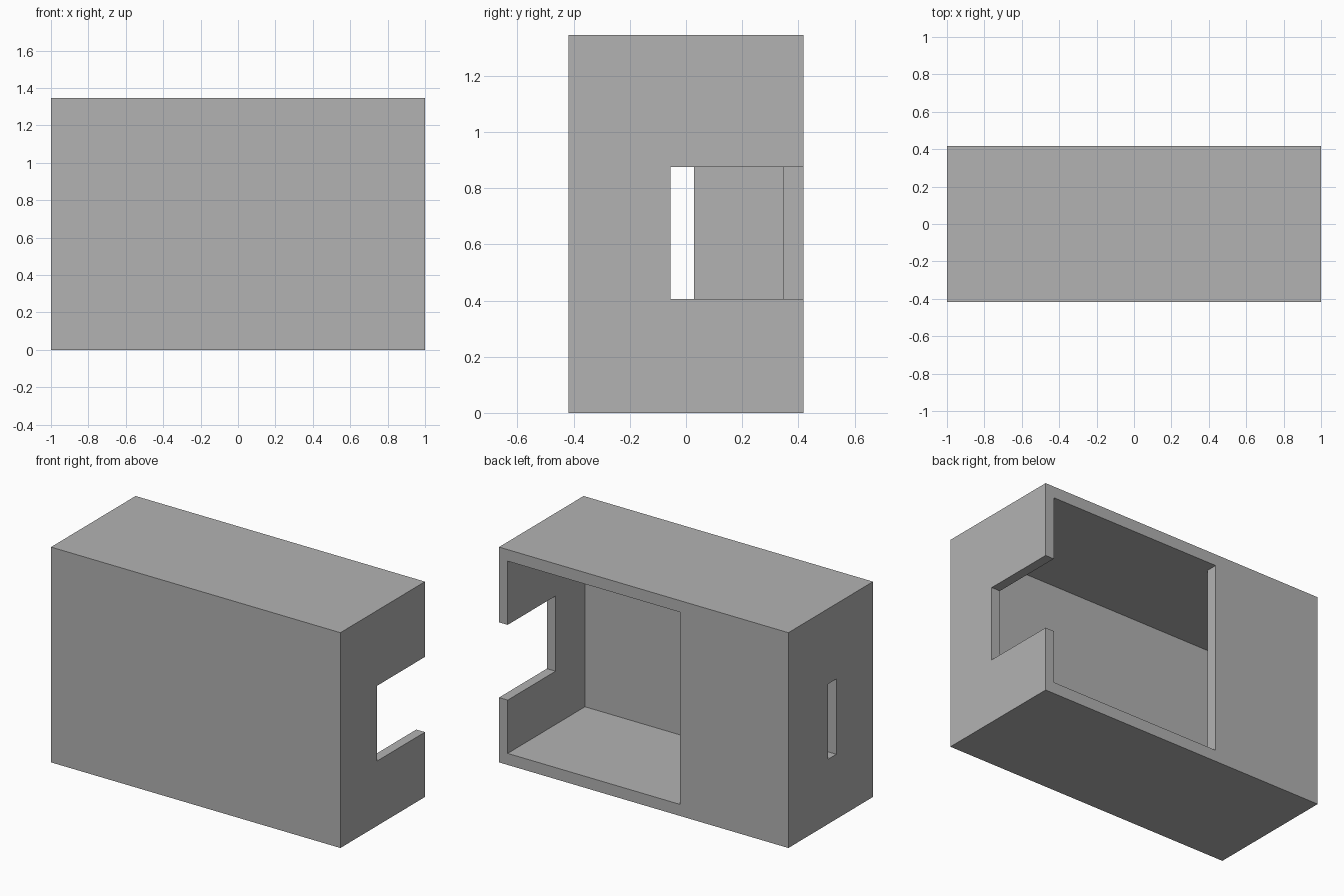
import bpy
import bmesh

default = bpy.data.objects.get("Cube")
if default:
    bpy.data.objects.remove(default, do_unlink=True)

# Overall half sizes, height and wall thicknesses
HX, HY, H = 1.0, 0.4175, 1.345
WALL_X, WALL_Y, WALL_Z = 0.06, 0.072, 0.072
SLOT_Y0, SLOT_Y1, SLOT_Z0, SLOT_Z1 = -0.055, 0.028, 0.405, 0.875
PANEL_X = -0.25      # free edge of the back panel
OUT = 0.2            # how far cutters reach past the shell

grey = bpy.data.materials.new("plain grey")
grey.use_nodes = True
colour = (0.448, 0.448, 0.448, 1)
grey.diffuse_color = colour
grey.node_tree.nodes["Principled BSDF"].inputs["Base Color"].default_value = colour


def prism(name, outline, z0, z1):
    """Extrude a plan outline from z0 to z1."""
    bm = bmesh.new()
    base = bm.faces.new([bm.verts.new((x, y, z0)) for x, y in outline])
    top = bmesh.ops.extrude_face_region(bm, geom=[base])["geom"]
    verts = [v for v in top if isinstance(v, bmesh.types.BMVert)]
    bmesh.ops.translate(bm, verts=verts, vec=(0, 0, z1 - z0))
    bmesh.ops.recalc_face_normals(bm, faces=bm.faces)
    mesh = bpy.data.meshes.new(name)
    bm.to_mesh(mesh)
    bm.free()
    mesh.materials.append(grey)
    obj = bpy.data.objects.new(name, mesh)
    bpy.context.collection.objects.link(obj)
    return obj


def rect(x0, x1, y0, y1):
    return [(x0, y0), (x1, y0), (x1, y1), (x0, y1)]


# Outer shell
case = prism("hollow_case", rect(-HX, HX, -HY, HY), 0, H)

# Hollow inside, open through the back beside the back panel
ix, iy = HX - WALL_X, HY - WALL_Y
cavity = prism("cavity_cutter",
               [(-ix, -iy), (ix, -iy), (ix, HY + OUT),
                (PANEL_X, HY + OUT), (PANEL_X, iy), (-ix, iy)],
               WALL_Z, H - WALL_Z)

# Notch open to the back in one end, narrow slot in the other
notch = prism("notch_cutter", rect(ix - OUT, HX + OUT, SLOT_Y0, HY + OUT),
              SLOT_Z0, SLOT_Z1)
slot = prism("slot_cutter", rect(-HX - OUT, OUT - ix, SLOT_Y0, SLOT_Y1),
             SLOT_Z0, SLOT_Z1)

bpy.context.view_layer.objects.active = case
for cutter in (cavity, notch, slot):
    cutter.hide_render = True
    mod = case.modifiers.new(cutter.name, "BOOLEAN")
    mod.operation = "DIFFERENCE"
    mod.solver = "EXACT"
    mod.object = cutter
    bpy.ops.object.modifier_apply(modifier=mod.name)
    bpy.data.objects.remove(cutter, do_unlink=True)
